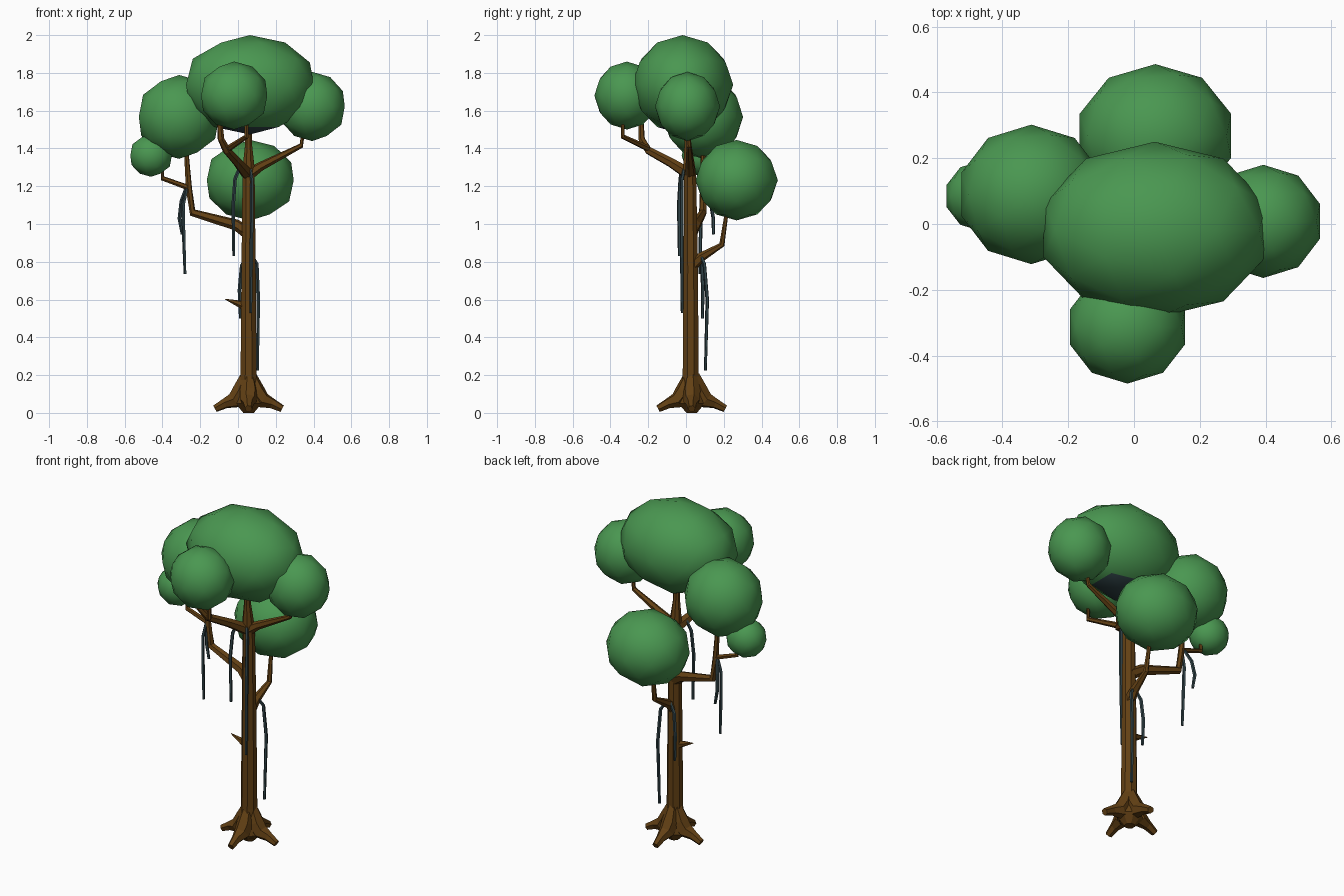
import bpy, bmesh, math
from mathutils import Vector


def material(name, rgb):
    m = bpy.data.materials.new(name)
    m.diffuse_color = (*rgb, 1)
    return m


BARK = material("brown bark", (0.125, 0.052, 0.007))
LEAF = material("leaf green", (0.068, 0.31, 0.082))
VINE = material("dark slate vine", (0.032, 0.06, 0.068))


def finish(bm, name, mats):
    bmesh.ops.recalc_face_normals(bm, faces=bm.faces)
    me = bpy.data.meshes.new(name)
    bm.to_mesh(me)
    bm.free()
    for m in mats:
        me.materials.append(m)
    ob = bpy.data.objects.new(name, me)
    bpy.context.collection.objects.link(ob)
    return ob


def tube(name, path, mat, sides=6):
    """Flat-faced tapered tube; path is a list of (x, y, z, radius)."""
    bm = bmesh.new()
    pts = [Vector(p[:3]) for p in path]
    rings = []
    side = None
    for i, p in enumerate(pts):
        t = (pts[min(i + 1, len(pts) - 1)] - pts[max(i - 1, 0)]).normalized()
        if side is None:
            side = t.orthogonal() if abs(t.z) < 0.95 else Vector((1, 0, 0))
        side = (side - t * side.dot(t)).normalized()
        up = t.cross(side)
        ring = []
        for k in range(sides):
            a = math.tau * (k + 0.5) / sides
            ring.append(bm.verts.new(p + (side * math.cos(a) + up * math.sin(a)) * path[i][3]))
        rings.append(ring)
    for r0, r1 in zip(rings, rings[1:]):
        for k in range(sides):
            j = (k + 1) % sides
            bm.faces.new((r0[k], r0[j], r1[j], r1[k]))
    bm.faces.new(rings[0])
    bm.faces.new(rings[-1])
    return finish(bm, name, [mat])


def foliage(name, centre, half):
    """Smooth low-poly leaf ball with the given half extents."""
    bm = bmesh.new()
    bmesh.ops.create_icosphere(bm, subdivisions=2, radius=1)
    for v in bm.verts:
        v.co = Vector((v.co.x * half[0] / 0.951, v.co.y * half[1], v.co.z * half[2])) + Vector(centre)
    for f in bm.faces:
        f.smooth = True
    return finish(bm, name, [LEAF, VINE])


# Canopy
crown = foliage("crown_foliage", (0.063, -0.018, 1.737), (0.338, 0.268, 0.263))
foliage("left_foliage", (-0.312, 0.09, 1.567), (0.213, 0.212, 0.222))
foliage("small_left_foliage", (-0.46, 0.085, 1.363), (0.11, 0.108, 0.113))
foliage("right_foliage", (0.393, 0.008, 1.622), (0.172, 0.172, 0.183))
foliage("front_foliage", (-0.02, -0.313, 1.68), (0.175, 0.172, 0.18))
foliage("back_foliage", (0.065, 0.268, 1.232), (0.23, 0.218, 0.213))

# Dark hollow under the crown
for f in crown.data.polygons:
    if f.normal.z < -0.93:
        f.material_index = 1

# Trunk
CX, CY = 0.056, 0.025
tube("trunk", [(CX, CY, 0.03, 0.055), (CX, CY, 0.2, 0.046), (CX, CY, 0.75, 0.041),
               (CX, CY - 0.003, 1.24, 0.035), (CX, CY - 0.008, 1.3, 0.034),
               (CX, 0.01, 1.42, 0.02), (CX, 0.0, 1.6, 0.017)], BARK, 8)

# Four roots
for i in range(4):
    a = i * math.pi / 2
    c, s = math.cos(a), math.sin(a)
    prof = [(0.012, 0.2, 0.03), (0.04, 0.115, 0.048), (0.075, 0.065, 0.045),
            (0.125, 0.05, 0.028), (0.178, 0.022, 0.02)]
    tube(f"root_{i + 1}", [(CX + r * c, 0.03 + r * s, z, w) for r, z, w in prof], BARK, 6)
tube("root_base", [(CX, 0.03, 0.0, 0.03), (CX, 0.03, 0.05, 0.075), (CX, 0.03, 0.12, 0.058)], BARK, 8)

# Branches
branches = {
    "left_branch": [(0.05, 0.03, 0.955, 0.034), (-0.01, 0.05, 0.995, 0.03), (-0.24, 0.09, 1.06, 0.021),
                    (-0.26, 0.09, 1.19, 0.017), (-0.275, 0.09, 1.4, 0.012)],
    "left_twig": [(-0.255, 0.09, 1.19, 0.015), (-0.4, 0.087, 1.242, 0.013), (-0.4, 0.087, 1.3, 0.01)],
    "back_branch": [(0.06, 0.03, 0.78, 0.034), (0.065, 0.08, 0.825, 0.025), (0.075, 0.19, 0.89, 0.015),
                    (0.07, 0.215, 1.06, 0.01)],
    "right_branch": [(0.06, 0.02, 1.265, 0.032), (0.12, 0.02, 1.305, 0.024), (0.335, 0.015, 1.415, 0.013),
                     (0.345, 0.012, 1.49, 0.01)],
    "front_branch": [(0.05, 0.015, 1.265, 0.034), (0.0, -0.08, 1.325, 0.026), (-0.06, -0.2, 1.39, 0.022),
                     (-0.09, -0.235, 1.45, 0.018), (-0.1, -0.24, 1.58, 0.013)],
    "front_twig": [(-0.05, -0.2, 1.40, 0.017), (0.045, -0.335, 1.463, 0.013), (0.045, -0.335, 1.56, 0.01)],
    "trunk_spike": [(0.04, 0.025, 0.565, 0.026), (-0.01, 0.027, 0.583, 0.015), (-0.068, 0.03, 0.602, 0.002)],
}
for name, path in branches.items():
    tube(name, path, BARK, 6)

# Hanging vines
vines = [
    [(-0.27, 0.085, 1.19), (-0.29, 0.08, 1.1), (-0.287, 0.077, 0.95), (-0.28, 0.075, 0.735)],
    [(-0.275, 0.1, 1.19), (-0.3, 0.13, 1.12), (-0.31, 0.145, 1.03), (-0.295, 0.145, 0.945)],
    [(0.01, -0.02, 1.3), (-0.015, -0.03, 1.24), (-0.025, -0.038, 1.1), (-0.022, -0.035, 0.83)],
    [(0.065, -0.01, 1.29), (0.075, -0.022, 1.23), (0.072, -0.023, 0.9), (0.068, -0.02, 0.53)],
    [(0.075, 0.08, 0.83), (0.1, 0.097, 0.79), (0.108, 0.113, 0.6), (0.103, 0.103, 0.225)],
    [(0.05, 0.075, 0.83), (0.02, 0.083, 0.78), (0.008, 0.09, 0.65), (0.013, 0.087, 0.5)],
]
for i, v in enumerate(vines):
    radii = (0.009, 0.01, 0.01, 0.008)
    tube(f"vine_{i + 1}", [(*p, r) for p, r in zip(v, radii)], VINE, 5)
